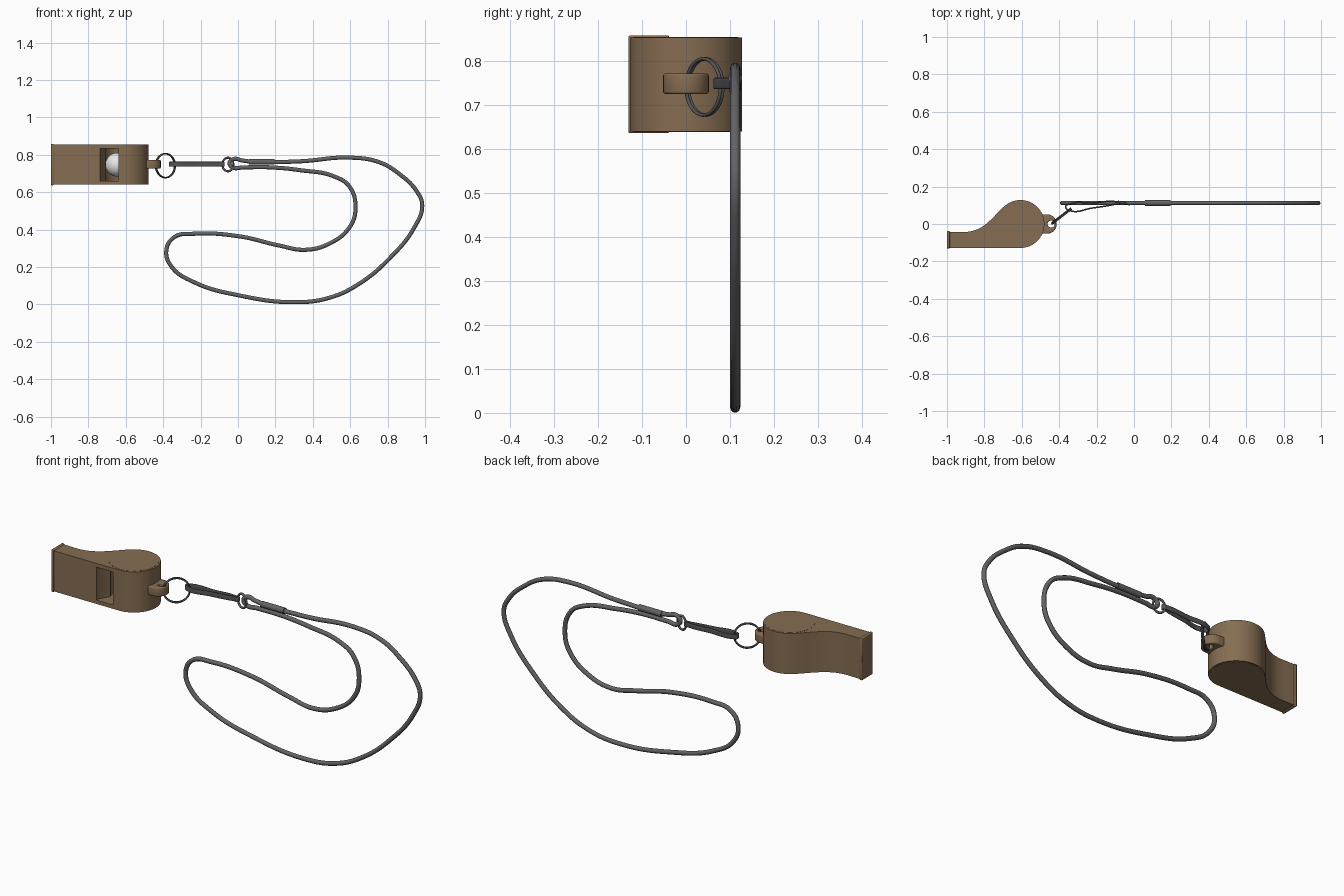
import bpy, bmesh, math
from mathutils import Vector, Matrix

if "Cube" in bpy.data.objects:
    bpy.data.objects.remove(bpy.data.objects["Cube"])


def material(name, rgb):
    m = bpy.data.materials.new(name)
    m.diffuse_color = (*rgb, 1)
    m.use_nodes = True
    m.node_tree.nodes["Principled BSDF"].inputs["Base Color"].default_value = m.diffuse_color
    return m


BROWN = material("brown plastic", (0.235, 0.152, 0.084))
GREY = material("dark grey cord", (0.125, 0.125, 0.132))
STEEL = material("dark steel", (0.09, 0.09, 0.098))
WHITE = material("white ball", (0.85, 0.85, 0.85))


def activate(ob):
    bpy.ops.object.select_all(action='DESELECT')
    ob.select_set(True)
    bpy.context.view_layer.objects.active = ob


def smooth(ob, angle=35):
    activate(ob)
    bpy.ops.object.shade_smooth_by_angle(angle=math.radians(angle))


def add_mesh(name, bm, mat):
    me = bpy.data.meshes.new(name)
    bm.to_mesh(me)
    bm.free()
    ob = bpy.data.objects.new(name, me)
    bpy.context.collection.objects.link(ob)
    me.materials.append(mat)
    return ob


def prism(name, pts, z0, z1, mat):
    """Outline in the xy plane (counter-clockwise) raised from z0 to z1."""
    bm = bmesh.new()
    face = bm.faces.new([bm.verts.new((x, y, z0)) for x, y in pts])
    up = bmesh.ops.extrude_face_region(bm, geom=[face])["geom"]
    bmesh.ops.translate(bm, vec=(0, 0, z1 - z0),
                        verts=[v for v in up if isinstance(v, bmesh.types.BMVert)])
    bmesh.ops.recalc_face_normals(bm, faces=bm.faces)
    return add_mesh(name, bm, mat)


def arc(cx, cy, r, a0, a1, n):
    return [(cx + r * math.cos(math.radians(a0 + (a1 - a0) * i / n)),
             cy + r * math.sin(math.radians(a0 + (a1 - a0) * i / n))) for i in range(n + 1)]


def cut(ob, cutter):
    mod = ob.modifiers.new("cut", 'BOOLEAN')
    mod.object, mod.solver = cutter, 'EXACT'
    activate(ob)
    bpy.ops.object.modifier_apply(modifier=mod.name)
    bpy.data.objects.remove(cutter)


def bevel(ob, width, segments=3):
    mod = ob.modifiers.new("bevel", 'BEVEL')
    mod.width, mod.segments, mod.angle_limit = width, segments, math.radians(40)
    activate(ob)
    bpy.ops.object.modifier_apply(modifier=mod.name)


def bezier(name, pts, mat, depth, closed=True, extrude=0, z=0):
    """Smooth tube through points; with extrude it becomes a flat upright strip."""
    cu = bpy.data.curves.new(name, 'CURVE')
    cu.dimensions = '2D' if extrude else '3D'
    cu.fill_mode = 'NONE' if extrude else 'FULL'
    cu.extrude, cu.bevel_depth, cu.bevel_resolution = extrude, depth, 3
    cu.resolution_u = 10
    cu.use_fill_caps = not closed
    sp = cu.splines.new('BEZIER')
    sp.bezier_points.add(len(pts) - 1)
    for bp, p in zip(sp.bezier_points, pts):
        bp.co = p
        bp.handle_left_type = bp.handle_right_type = 'AUTO'
    sp.use_cyclic_u = closed
    ob = bpy.data.objects.new(name, cu)
    ob.location.z = z
    bpy.context.collection.objects.link(ob)
    activate(ob)
    bpy.ops.object.convert(target='MESH')
    ob = bpy.context.object
    ob.data.materials.clear()
    ob.data.materials.append(mat)
    smooth(ob, 60)
    return ob


def ring(name, loc, normal, r, tube, mat, squash=1):
    bpy.ops.mesh.primitive_torus_add(major_radius=r, minor_radius=tube,
                                     major_segments=48, minor_segments=10)
    ob = bpy.context.object
    ob.name = name
    rot = Vector(normal).to_track_quat('Z', 'Y').to_matrix().to_4x4()
    ob.data.transform(Matrix.Translation(loc) @ rot @ Matrix.Diagonal((squash, 1, 1, 1)))
    ob.data.materials.append(mat)
    smooth(ob, 60)


# Whistle body: round chamber flowing into a flat mouthpiece
CX, R, Z0, Z1 = -0.607, 0.128, 0.641, 0.855
p = [Vector(v) for v in ((-0.686, 0.101), (-0.76, 0.04), (-0.80, -0.05), (-0.93, -0.043))]
sweep = [tuple((1 - t) ** 3 * p[0] + 3 * t * (1 - t) ** 2 * p[1]
               + 3 * t * t * (1 - t) * p[2] + t ** 3 * p[3])
         for t in (i / 16 for i in range(1, 17))]
outline = arc(CX, 0, R, -90, 128, 48) + sweep + [(-0.998, -0.041), (-0.998, -0.128)]
body = prism("whistle_body", outline, Z0, Z1, BROWN)

# Hollow chamber and slanted sound window
cut(body, prism("chamber_cutter", arc(CX, 0, 0.113, 0, 352.5, 47), 0.66, 0.836, BROWN))
cut(body, prism("window_cutter", [(-0.74, -0.16), (-0.64, -0.16), (-0.64, -0.03),
                                  (-0.69, -0.03), (-0.735, -0.11)], 0.661, 0.835, BROWN))
smooth(body)

# Raised lip at the mouth end
lip = prism("mouth_lip", [(-1, -0.131), (-0.985, -0.131), (-0.985, -0.038), (-1, -0.038)],
            Z0 - 0.004, Z1 + 0.004, BROWN)
bevel(lip, 0.004)
smooth(lip)

# Round end caps, just proud of the sides
for name, a, b in (("upper_cap", Z1 - 0.01, Z1 + 0.001), ("lower_cap", Z0 - 0.001, Z0 + 0.01)):
    smooth(prism(name, arc(CX, 0, 0.12, 0, 352.5, 47), a, b, BROWN))

# Ball inside the chamber
bpy.ops.mesh.primitive_uv_sphere_add(segments=32, ring_count=16, radius=0.064,
                                     location=(-0.645, 0.02, 0.747))
ball = bpy.context.object
ball.name = "whistle_ball"
ball.data.materials.append(WHITE)
smooth(ball, 60)

# Lug with a hole for the ring
lug = prism("ring_lug", [(-0.51, -0.052)] + arc(-0.465, 0, 0.052, -90, 90, 20)
            + [(-0.51, 0.052)], 0.726, 0.773, BROWN)
cut(lug, prism("lug_cutter", arc(-0.443, 0, 0.019, 0, 345, 23), 0.7, 0.8, BROWN))
bevel(lug, 0.008)
smooth(lug)

# Split ring of two coils
n = Vector((-0.61, 0.79, 0))
for i, s in enumerate((-0.0035, 0.0035)):
    ring(f"split_ring_{i + 1}", Vector((-0.388, 0.042, 0.742)) + n * s, n, 0.064, 0.004, STEEL)

# Spring clip: a flat strip bent into a narrow loop
bezier("spring_clip", [(x, y, 0) for x, y in (
    (-0.345, 0.107), (-0.365, 0.092), (-0.345, 0.072), (-0.22, 0.086), (-0.1, 0.106),
    (-0.075, 0.113), (-0.1, 0.12), (-0.22, 0.113))], STEEL, 0.004, extrude=0.009, z=0.75)

# Swivel ring joining clip and cord
ring("swivel_ring", (-0.054, 0.112, 0.748), (0.25, 1, 0), 0.036, 0.006, STEEL, 0.85)

# Cord: one closed loop lying in a vertical plane
CORD = [(-0.045, 0.757), (-0.02, 0.778), (0.02, 0.77), (0.08, 0.763), (0.33, 0.765),
        (0.6, 0.785), (0.756, 0.76), (0.863, 0.697), (0.955, 0.606), (0.985, 0.53),
        (0.943, 0.412), (0.81, 0.246), (0.65, 0.112), (0.49, 0.036), (0.30, 0.012),
        (0.007, 0.048), (-0.233, 0.118), (-0.356, 0.203), (-0.383, 0.29), (-0.34, 0.36),
        (-0.233, 0.378), (0.007, 0.364), (0.22, 0.315), (0.36, 0.292), (0.49, 0.326),
        (0.596, 0.412), (0.628, 0.508), (0.596, 0.63), (0.515, 0.684), (0.33, 0.718),
        (0.17, 0.733), (0.03, 0.733), (-0.03, 0.733)]
bezier("cord", [(x, 0.112, z) for x, z in CORD], GREY, 0.0115)

# Sleeve crimped on the upper strand
bezier("cord_sleeve", [(0.06, 0.112, 0.762), (0.195, 0.112, 0.762)], GREY, 0.016, closed=False)
